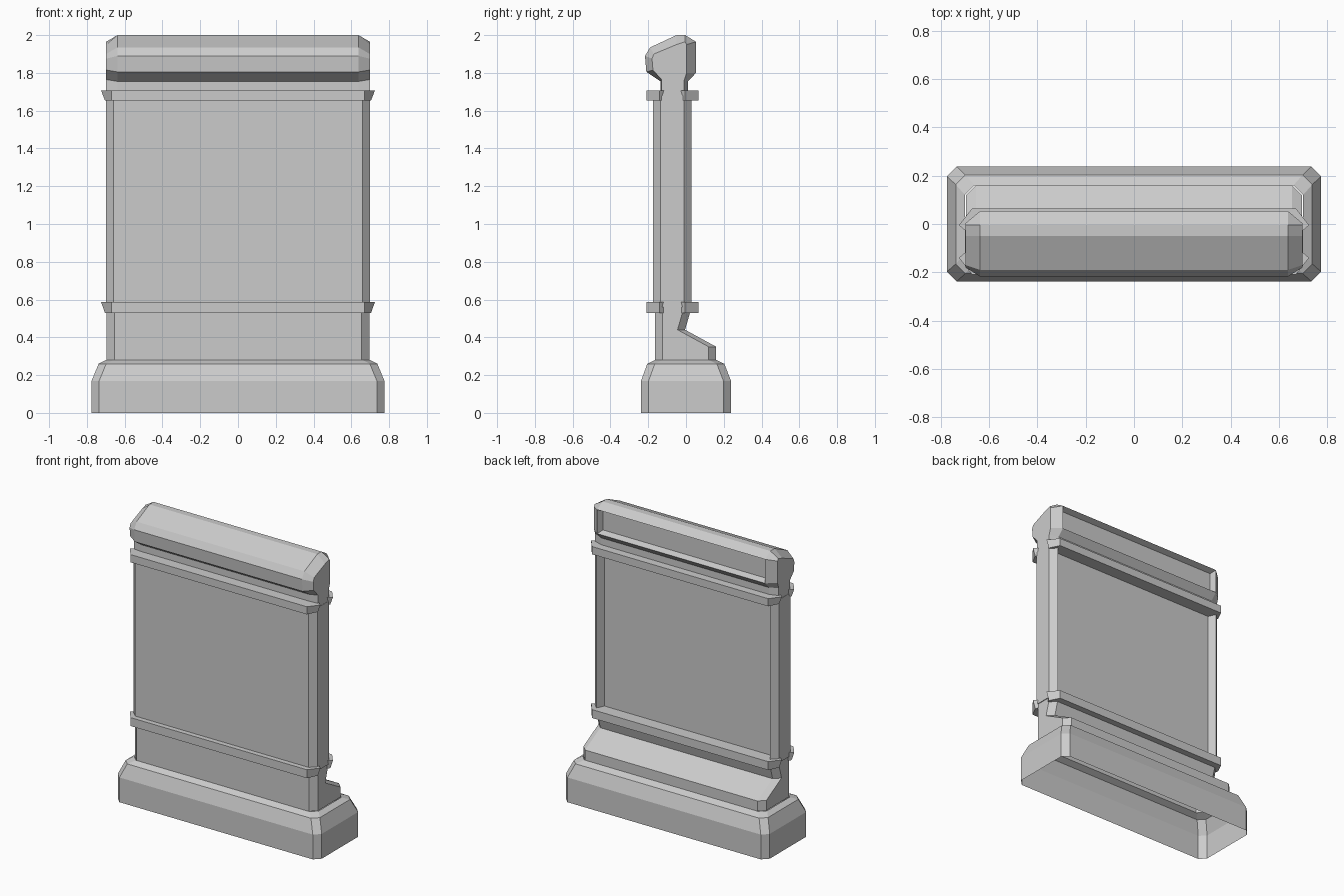
import bpy, bmesh
from mathutils import Vector

if "Cube" in bpy.data.objects:
    bpy.data.objects.remove(bpy.data.objects["Cube"])


def loft(name, rings, cap_start=False, cap_end=True, inset=None):
    """Skin equal-length closed rings; optionally recess the largest back face."""
    bm = bmesh.new()
    rows = [[bm.verts.new(p) for p in r] for r in rings]
    n = len(rows[0])
    for a, b in zip(rows, rows[1:]):
        for i in range(n):
            j = (i + 1) % n
            bm.faces.new((a[i], a[j], b[j], b[i]))
    if cap_start:
        bm.faces.new(rows[0][::-1])
    if cap_end:
        bm.faces.new(rows[-1])
    bmesh.ops.recalc_face_normals(bm, faces=bm.faces)
    if inset:
        back = [f for f in bm.faces if f.normal.y > 0.95]
        face = max(back, key=lambda f: f.calc_area())
        width, depth = inset
        bmesh.ops.inset_individual(bm, faces=[face], thickness=width, use_even_offset=True)
        bmesh.ops.translate(bm, verts=face.verts, vec=Vector((0, -depth, 0)))
    mesh = bpy.data.meshes.new(name)
    bm.to_mesh(mesh)
    bm.free()
    ob = bpy.data.objects.new(name, mesh)
    bpy.context.collection.objects.link(ob)
    return ob


def ring(z, x, y0, y1, c=0.04):
    """Rectangle with chamfered corners at height z."""
    return [(-x + c, y0, z), (x - c, y0, z), (x, y0 + c, z), (x, y1 - c, z),
            (x - c, y1, z), (-x + c, y1, z), (-x, y1 - c, z), (-x, y0 + c, z)]


# Footing, open underneath
loft("base", [ring(0, .775, -.238, .238), ring(.17, .775, -.238, .238),
              ring(.26, .738, -.205, .203), ring(.28, .70, -.165, .16)], cap_end=False)

# Plinth with the sloped ledge at the back
loft("plinth", [ring(.28, .695, -.165, .16), ring(.35, .695, -.165, .16),
                ring(.44, .695, -.165, -.005), ring(.56, .695, -.165, .03)], cap_end=False)

# Main slab with a recessed back panel
loft("slab", [ring(.56, .70, -.175, .03), ring(1.68, .70, -.175, .03)],
     cap_start=True, inset=(.025, .052))


# Moldings wrapping the front and back corners
def molding(name, z0, z1, flip):
    def strip(z, x):
        half = [(.67, -.21), (x, -.14), (.69, -.11)]
        pts = half + [(-px, py) for px, py in reversed(half)]
        return [(px, -.145 - py if flip else py, z) for px, py in pts]
    loft(name, [strip(z0, .705), strip(z1, .725)], cap_start=True)


for level, z0, z1 in (("lower", .53, .588), ("upper", 1.655, 1.708)):
    molding(level + "_front_molding", z0, z1, False)
    molding(level + "_back_molding", z0, z1, True)

# Cap: full profile between bevelled ends, (y, z) points running front to back
full = [(-.135, 1.67), (-.135, 1.755), (-.21, 1.805), (-.217, 1.89), (-.19, 1.935),
        (-.05, 2.0), (-.005, 2.0), (.053, 1.965), (.053, 1.80), (.01, 1.755), (.01, 1.67)]
end = [(-.13, 1.67), (-.13, 1.765), (-.175, 1.815), (-.18, 1.875), (-.17, 1.90),
       (-.05, 1.95), (-.005, 1.965), (.003, 1.95), (.003, 1.80), (-.01, 1.76), (-.01, 1.67)]
loft("cap", [[(x, y, z) for y, z in prof]
             for x, prof in ((-.698, end), (-.638, full), (.638, full), (.698, end))],
     cap_start=True, inset=(.015, .04))
